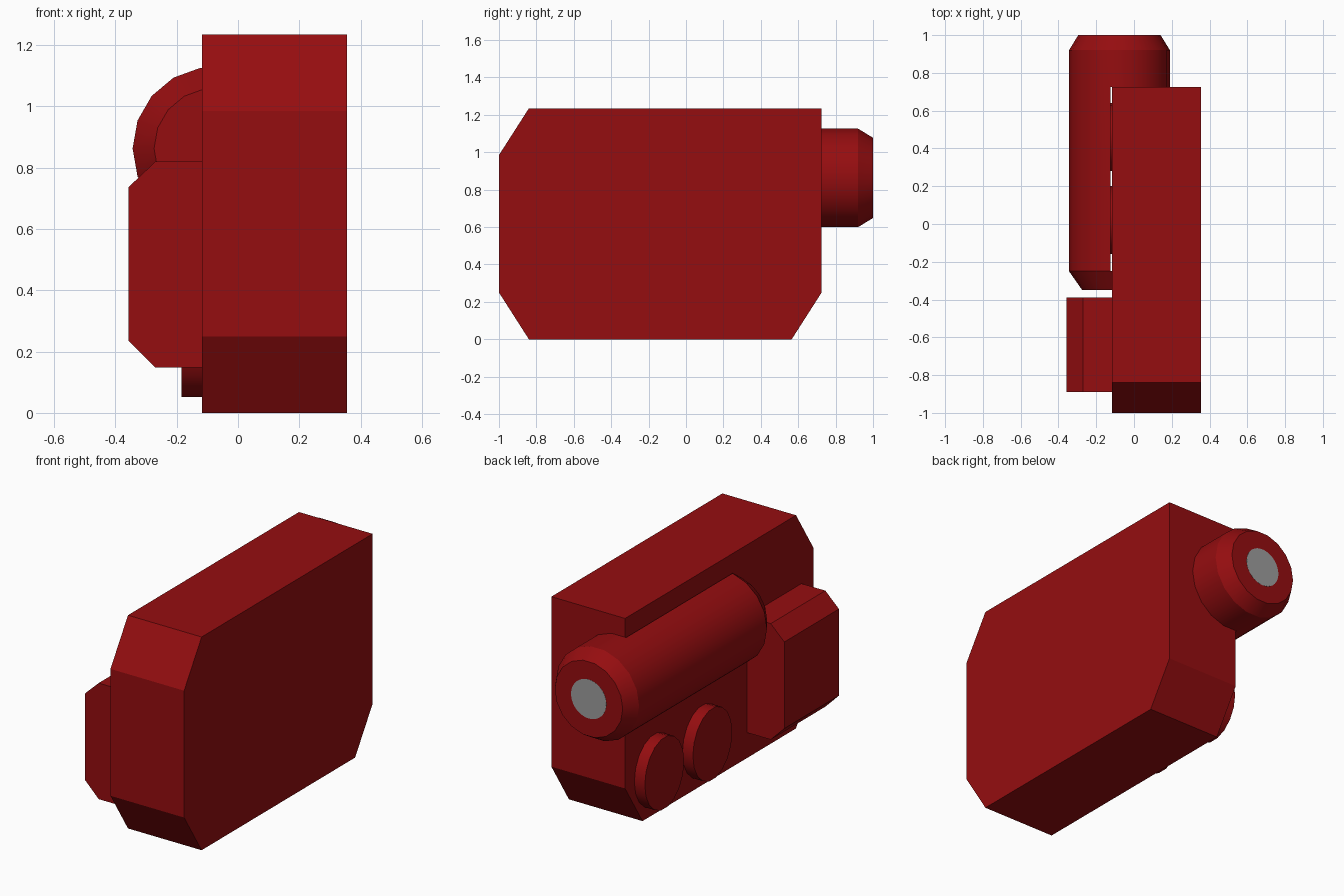
import bpy, bmesh
from math import cos, sin, pi, radians

cube = bpy.data.objects.get("Cube")
if cube:
    bpy.data.objects.remove(cube, do_unlink=True)


def material(name, rgb):
    m = bpy.data.materials.new(name)
    m.use_nodes = True
    color = (*rgb, 1)
    m.diffuse_color = color
    bsdf = next(n for n in m.node_tree.nodes if n.type == 'BSDF_PRINCIPLED')
    bsdf.inputs["Base Color"].default_value = color
    return m


red = material("dark red", (0.30, 0.004, 0.005))
grey = material("lens grey", (0.34, 0.34, 0.34))


def loft(name, rings, mat, smooth=False, drop=None):
    """Skin a list of matching rings, cap both ends, drop hidden faces."""
    bm = bmesh.new()
    loops = [[bm.verts.new(p) for p in ring] for ring in rings]
    n = len(loops[0])
    for a, b in zip(loops, loops[1:]):
        for i in range(n):
            j = (i + 1) % n
            bm.faces.new((a[i], a[j], b[j], b[i]))
    bm.faces.new(loops[0])
    bm.faces.new(loops[-1])
    bmesh.ops.recalc_face_normals(bm, faces=bm.faces[:])
    if drop:
        hidden = [f for f in bm.faces if drop(f.calc_center_median())]
        bmesh.ops.delete(bm, geom=hidden, context='FACES')
    me = bpy.data.meshes.new(name)
    bm.to_mesh(me)
    bm.free()
    me.materials.append(mat)
    ob = bpy.data.objects.new(name, me)
    bpy.context.collection.objects.link(ob)
    if smooth:
        bpy.ops.object.select_all(action='DESELECT')
        ob.select_set(True)
        bpy.context.view_layer.objects.active = ob
        bpy.ops.object.shade_smooth_by_angle(angle=radians(28))
    return ob


def circle(n):
    return [(cos(2 * pi * i / n), sin(2 * pi * i / n)) for i in range(n)]


SIDE = -0.117  # side wall that carries the attachments

# Main housing: side outline with three cut corners
outline = [(-1, 0.25), (-0.84, 0), (0.565, 0), (0.725, 0.25),
           (0.725, 1.235), (-0.84, 1.235), (-1, 0.985)]
loft("housing", [[(x, y, z) for y, z in outline] for x in (SIDE, 0.355)], red)

# Side block: chamfered outline run along y
block = [(-0.1, 0.148), (-0.27, 0.148), (-0.357, 0.235),
         (-0.357, 0.737), (-0.27, 0.82), (-0.1, 0.82)]
loft("side_block", [[(x, y, z) for x, z in block] for y in (-0.89, -0.39)], red)

# Barrel: tapered at both ends, open where it is buried in the housing
CX, CZ = -0.077, 0.863


def ring(y, r, n=18):
    return [(CX + r * c, y, CZ + r * s) for c, s in circle(n)]


barrel = [(-0.35, 0.197), (-0.25, 0.267), (0.725, 0.267), (0.92, 0.267), (1, 0.218)]
loft("barrel", [ring(y, r) for y, r in barrel], red, True,
     lambda c: -0.25 < c.y < 0.725 and c.x > -0.12)

# Lens plate on the rear end of the barrel
loft("lens", [ring(y, 0.113, 36) for y in (0.996, 1.001)], grey)

# Two round buttons below the barrel
for name, y0 in (("rear_button", 0.46), ("front_button", 0.02)):
    loft(name, [[(x, y0 + 0.18 * c, 0.256 + 0.208 * s) for c, s in circle(18)]
                for x in (SIDE + 0.01, SIDE - 0.067)], red, True)
